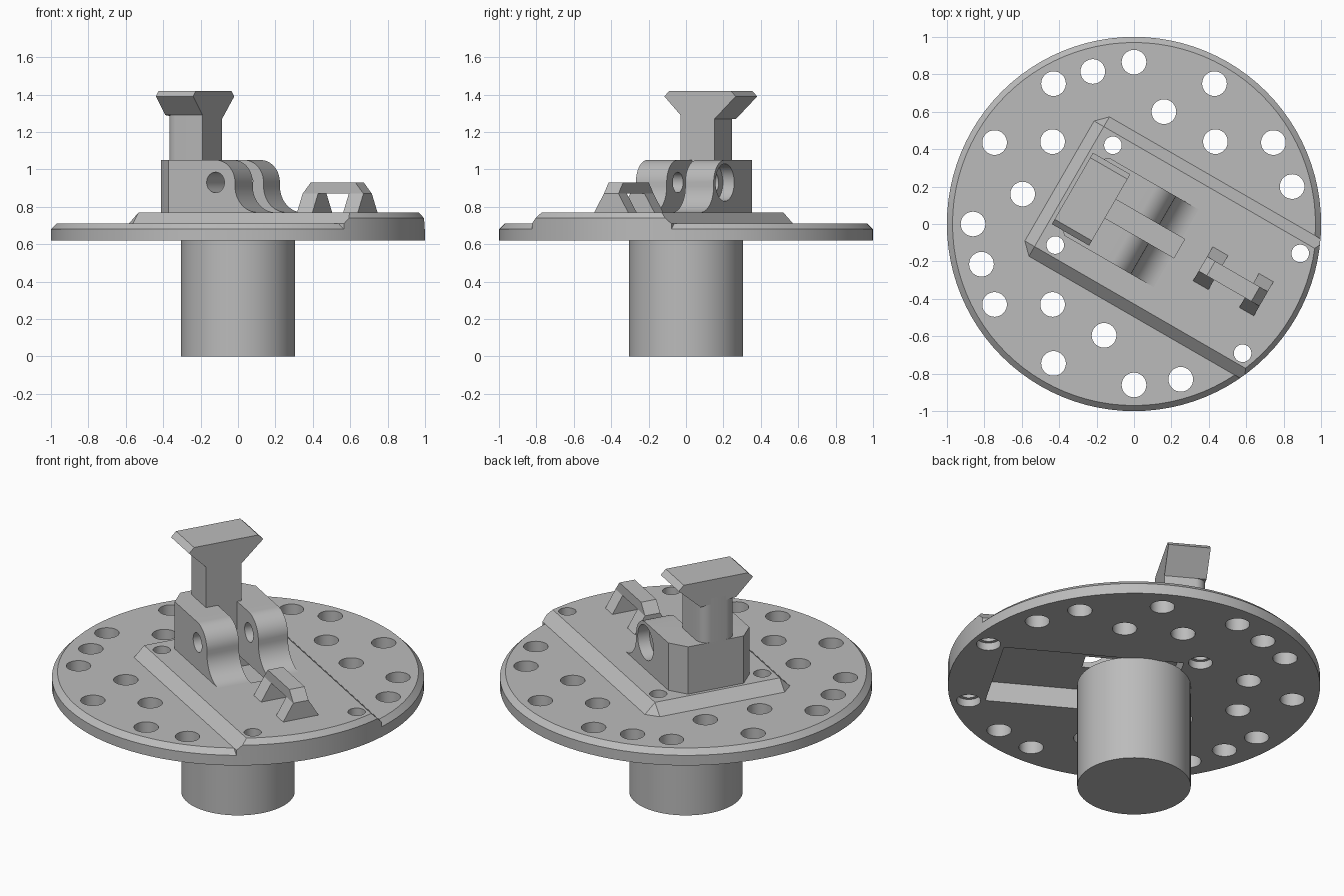
import bpy, bmesh
from math import sin, cos, pi, radians

cube = bpy.data.objects.get("Cube")
if cube:
    bpy.data.objects.remove(cube, do_unlink=True)

grey = bpy.data.materials.new("plain_grey")
grey.use_nodes = True
grey.diffuse_color = (0.5, 0.5, 0.5, 1)
grey.node_tree.nodes["Principled BSDF"].inputs["Base Color"].default_value = (0.5, 0.5, 0.5, 1)

TURN = radians(-30)  # the mount is turned on the disc


def finish(name, bm, turned):
    bmesh.ops.recalc_face_normals(bm, faces=bm.faces)
    mesh = bpy.data.meshes.new(name)
    bm.to_mesh(mesh)
    bm.free()
    mesh.materials.append(grey)
    ob = bpy.data.objects.new(name, mesh)
    ob.rotation_euler.z = TURN if turned else 0
    bpy.context.collection.objects.link(ob)
    return ob


def hull(name, points, turned=True):
    bm = bmesh.new()
    for p in points:
        bm.verts.new(p)
    bmesh.ops.convex_hull(bm, input=bm.verts)
    bmesh.ops.dissolve_limit(bm, angle_limit=radians(1), verts=bm.verts, edges=bm.edges)
    return finish(name, bm, turned)


def prism(name, profile, axis, lo, hi, turned=True):
    """Extrude a 2D profile along one axis."""
    place = {"x": lambda a, b, d: (d, a, b),
             "y": lambda a, b, d: (a, d, b),
             "z": lambda a, b, d: (a, b, d)}[axis]
    bm = bmesh.new()
    low = [bm.verts.new(place(a, b, lo)) for a, b in profile]
    high = [bm.verts.new(place(a, b, hi)) for a, b in profile]
    bm.faces.new(low)
    bm.faces.new(high)
    n = len(low)
    for i in range(n):
        j = (i + 1) % n
        bm.faces.new((low[i], low[j], high[j], high[i]))
    return finish(name, bm, turned)


def arc(cx, cy, r, start, end, n=16):
    angles = [radians(start + (end - start) * i / n) for i in range(n + 1)]
    return [(cx + r * cos(a), cy + r * sin(a)) for a in angles]


def circle(cx, cy, r, n=32):
    return arc(cx, cy, r, 0, 360, n)[:-1]


def rect(x0, x1, y0, y1):
    return [(x0, y0), (x1, y0), (x1, y1), (x0, y1)]


def rings(levels, n=96):
    return [(x, y, z) for r, z in levels for x, y in circle(0, 0, r, n)]


def boolean(ob, cutters, operation="DIFFERENCE"):
    bpy.context.view_layer.objects.active = ob
    for cutter in cutters:
        mod = ob.modifiers.new("cut", "BOOLEAN")
        mod.operation = operation
        mod.solver = "EXACT"
        mod.object = cutter
        bpy.ops.object.modifier_apply(modifier=mod.name)


# Round stem, disc and raised plate
stem = hull("stem", rings([(0.305, 0), (0.305, 0.625)], 64), False)
disc = hull("disc", rings([(1, 0.62), (1, 0.68), (0.97, 0.71)]), False)

outline = [(x, s * y) for s in (-1, 1) for x, y in ((-0.46, 0.37), (-0.4, 0.43), (1.2, 0.43))]
plate_points = [(x, y, z) for x, y in outline for z in (0.66, 0.71)]
plate_points += [(x, y, 0.77) for x in (-0.4, 1.2) for y in (-0.37, 0.37)]
plate = hull("raised_plate", plate_points)
trim = hull("plate_trim", rings([(1, 0.5), (1, 0.74), (0.97, 0.77), (0.97, 0.775)]), False)
boolean(plate, [trim], "INTERSECT")

# Hinge block: rounded ears with a fillet into the plate
profile = [(-0.38, 0.75), (-0.38, 1.05)]
profile += arc(0, 0.93, 0.12, 90, 0)
profile += arc(0.26, 0.91, 0.14, 180, 270)
profile += [(0.26, 0.75)]
block = prism("hinge_block", profile, "y", -0.24, 0.24)
plan = prism("block_plan", [(-0.38, -0.165), (-0.29, -0.24), (0.5, -0.24),
                            (0.5, 0.24), (-0.29, 0.24), (-0.38, 0.165)], "z", 0.7, 1.2)
boolean(block, [plan], "INTERSECT")

# Cutters
slot = prism("slot_cutter", rect(-0.15, 0.275, -0.05, 0.065), "z", 0.6, 1.2)
pocket = prism("pocket_cutter", rect(-0.22, 0.76, -0.29, 0.29), "z", 0.5, 0.74)
pin = prism("pin_cutter", circle(0, 0.93, 0.055), "y", -0.5, 0.5)
nut = prism("nut_cutter", circle(0, 0.93, 0.1), "y", 0.17, 0.5)
cutters = [trim, plan, slot, pocket, pin, nut]

screws = []
for x in (-0.308, 0.848):
    for y in (-0.308, 0.308):
        screws.append(prism("screw_cutter", circle(x, y, 0.047), "z", 0.4, 1))
        screws.append(prism("screw_head_cutter", circle(x, y, 0.065), "z", 0.4, 0.665))

hole_centres = [(0, 0.865), (-0.22, 0.815), (-0.43, 0.75), (0.43, 0.75), (0.16, 0.6),
                (0.435, 0.44), (0.745, 0.435), (-0.435, 0.44), (-0.745, 0.435),
                (-0.595, 0.16), (-0.86, 0), (-0.815, -0.215), (-0.745, -0.43),
                (-0.435, -0.43), (-0.16, -0.595), (-0.43, -0.745), (0, -0.86),
                (0.25, -0.83), (0.845, 0.2)]
holes = [prism("hole_cutter", circle(x, y, 0.066), "z", 0.4, 1, False) for x, y in hole_centres]

boolean(disc, holes + screws + [pocket])
boolean(plate, screws + [pocket, slot])
boolean(block, [slot, pin, nut])
for cutter in cutters + screws + holes:
    bpy.data.objects.remove(cutter, do_unlink=True)

# Post with rounded back corners and a flared head
body = [(-0.15, -0.12), (-0.15, 0.09)]
body += arc(-0.32, 0.03, 0.06, 90, 180, 8) + arc(-0.32, -0.06, 0.06, 180, 270, 8)
post = prism("post", body, "z", 1.04, 1.31)
head = prism("post_head", [(-0.12, 1.29), (-0.22, 1.39), (-0.19, 1.42), (0.19, 1.42),
                           (0.22, 1.39), (0.09, 1.27)], "x", -0.38, -0.15)

# Strap bridge: two flared legs and a chamfered bar
for name, u0, u1 in (("inner", 0.425, 0.52), ("outer", 0.71, 0.8)):
    hull("bridge_leg_" + name, [(u, s * v, z) for u in (u0, u1) for s in (-1, 1)
                                for v, z in ((0.105, 0.76), (0.105, 0.77), (0.045, 0.87))])
prism("bridge_bar", [(0.425, 0.87), (0.8, 0.87), (0.75, 0.93), (0.475, 0.93)], "y", -0.045, 0.045)

# Smooth the round parts, keep the edges sharp
bpy.ops.object.select_all(action="DESELECT")
for ob in (stem, disc, plate, block, post):
    ob.select_set(True)
bpy.context.view_layer.objects.active = disc
bpy.ops.object.shade_smooth_by_angle(angle=radians(25))
